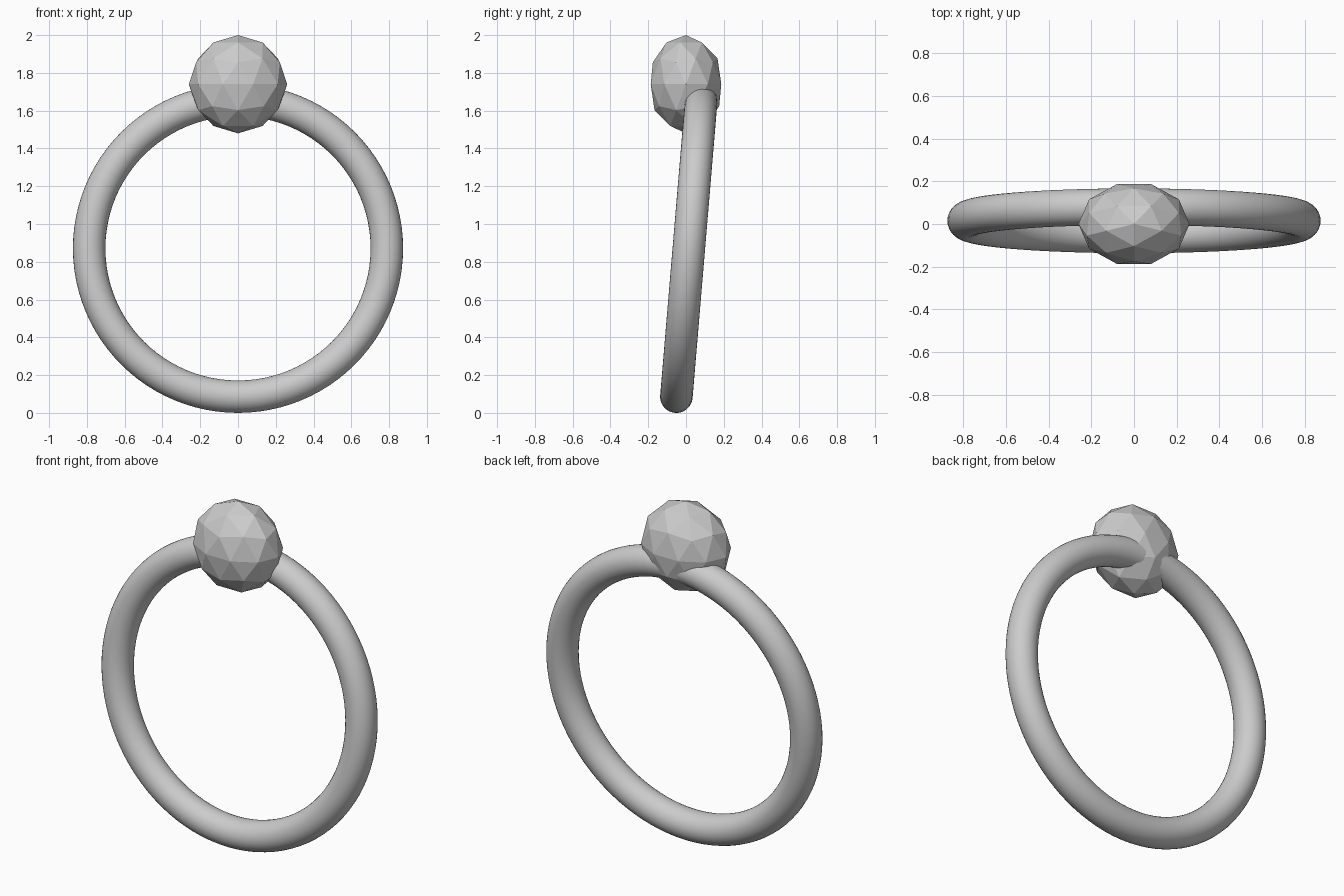
import bpy
from math import radians

if "Cube" in bpy.data.objects:
    bpy.data.objects.remove(bpy.data.objects["Cube"])

# Smooth ring, leaning back slightly
bpy.ops.mesh.primitive_torus_add(
    major_radius=0.788, minor_radius=0.086,
    major_segments=96, minor_segments=32,
    location=(0, 0.015, 0.871),
    rotation=(radians(90 - 4.8), 0, 0))
ring = bpy.context.object
ring.name = "ring"
bpy.ops.object.shade_smooth()

# Faceted knob, flattened front to back, covering the top of the ring
bpy.ops.mesh.primitive_ico_sphere_add(
    subdivisions=2, radius=0.26, location=(0, 0, 1.74),
    rotation=(0, 0, radians(-90)))
knob = bpy.context.object
knob.name = "knob"
bpy.ops.object.transform_apply(location=False, rotation=True, scale=False)
knob.scale = (1, 0.755, 1)
bpy.ops.object.transform_apply(location=False, rotation=False, scale=True)
bpy.ops.object.shade_flat()
